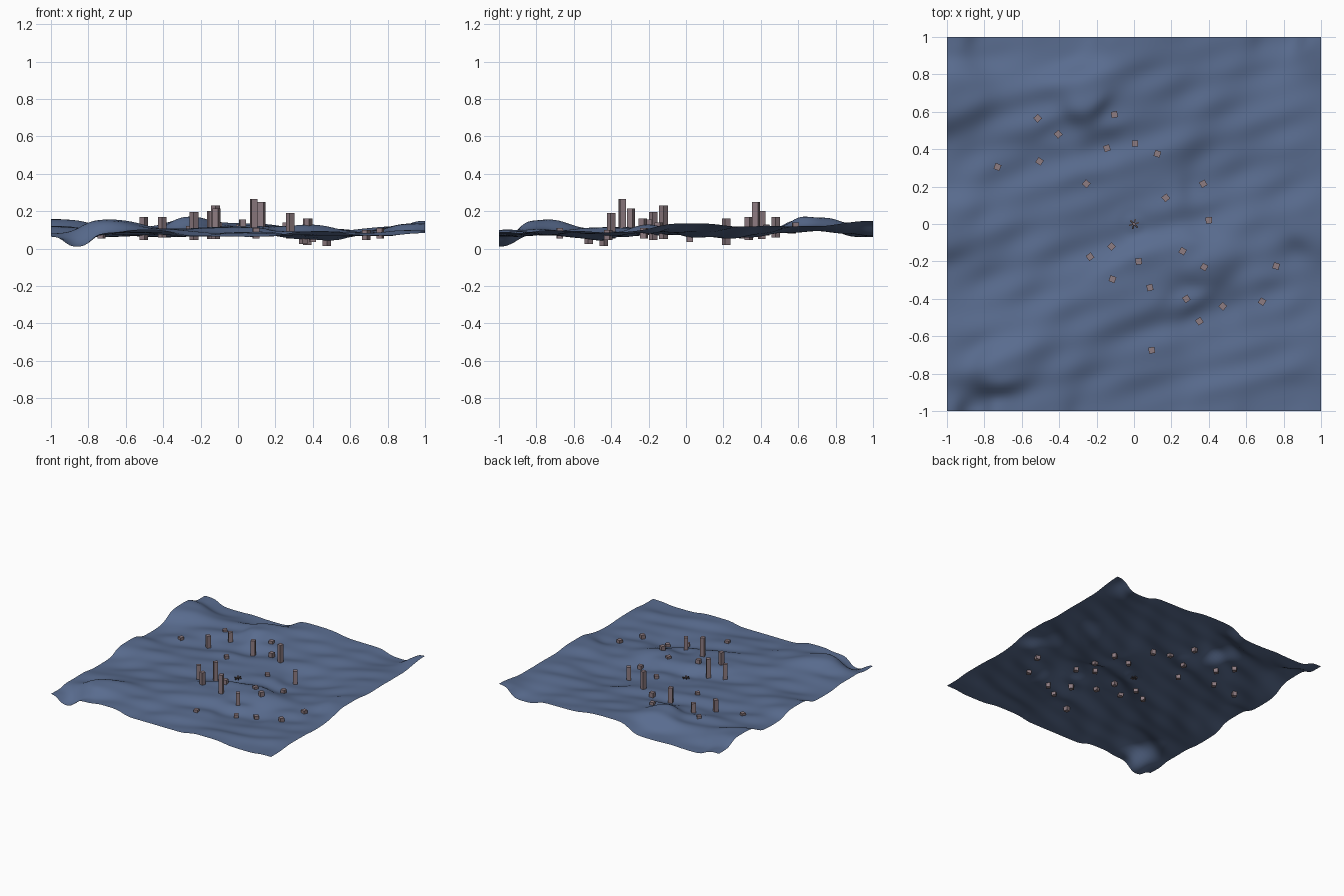
import bpy, bmesh, math
from mathutils import Matrix

if "Cube" in bpy.data.objects:
    bpy.data.objects.remove(bpy.data.objects["Cube"])


def material(name, rgb):
    m = bpy.data.materials.new(name)
    m.diffuse_color = (*rgb, 1)
    m.use_nodes = True
    m.node_tree.nodes["Principled BSDF"].inputs["Base Color"].default_value = m.diffuse_color
    return m


WATER = material("slate blue", (0.10, 0.15, 0.275))
STONE = material("dusty mauve", (0.27, 0.20, 0.22))
DARK = material("dark timber", (0.07, 0.055, 0.06))

# Pillars: x, y, ground level, top
PILLARS = [
    (-.515, .565, .11, .13), (-.105, .585, .115, .14), (-.405, .48, .09, .17),
    (.005, .43, .10, .13), (-.145, .405, .08, .20), (.125, .375, .10, .25),
    (-.505, .335, .075, .17), (-.73, .305, .085, .11), (-.255, .215, .10, .12),
    (.37, .215, .05, .16), (.17, .14, .095, .115), (.40, .02, .065, .09),
    (-.12, -.12, .08, .23), (-.235, -.175, .075, .195), (.26, -.145, .12, .14),
    (.025, -.20, .12, .155), (.375, -.23, .13, .16), (.76, -.225, .085, .11),
    (-.115, -.295, .12, .215), (.085, -.34, .115, .265), (.28, -.40, .085, .19),
    (.475, -.44, .045, .07), (.685, -.415, .075, .10), (.35, -.52, .055, .08),
    (.095, -.675, .085, .11)]

# Crests and troughs that shape the rest of the surface: x, y, height
SWELLS = [
    (-1, -1, .07), (-.86, -1, .0), (-.71, -1, .085), (-.5, -1, .10),
    (-.2, -1, .065), (.1, -1, .065), (.4, -1, .09), (.75, -1, .07), (1, -1, .083),
    (1, -.7, .095), (1, 0, .135), (1, .5, .12), (1, 1, .15),
    (.8, 1, .065), (.5, 1, .105), (0, 1, .135), (-.36, 1, .06), (-.75, 1, .06),
    (-1, 1, .11), (-1, .7, .16), (-1, .3, .08), (-1, 0, .12), (-1, -.35, .065),
    (-1, -.7, .08), (-.25, .65, .178), (-.7, -.8, .155), (0, 0, .075)]

CONTROLS = SWELLS + [p[:3] for p in PILLARS]


def height(x, y):
    total, weight = 0.1 * 8, 8.0
    for px, py, pz in CONTROLS:
        dx, dy = x - px, y - py
        # swells stretch along a diagonal
        along, across = .87 * dx + .5 * dy, -.5 * dx + .87 * dy
        d2 = .75 * along ** 2 + 1.25 * across ** 2
        w = 1 / (d2 + .006) ** 2
        total += w * pz
        weight += w
    z = total / weight
    # fine diagonal chop
    u, v = .87 * x + .5 * y, -.5 * x + .87 * y
    fade = min(1, (1.02 - max(abs(x), abs(y))) * 5)
    z += fade * (.005 * math.sin(23 * v + 2.2 * math.sin(5 * u))
                 + .003 * math.sin(37 * v + 9 * u + 1))
    # rings round the centre
    r = math.hypot(x, y)
    z += .002 * math.sin(75 * r) * math.exp(-(r / .09) ** 2)
    return max(0, z)


def add_object(name, bm, mat):
    me = bpy.data.meshes.new(name)
    bm.to_mesh(me)
    bm.free()
    me.materials.append(mat)
    ob = bpy.data.objects.new(name, me)
    bpy.context.collection.objects.link(ob)
    return ob


def box(name, x, y, z0, z1, sx, sy, angle, mat):
    bm = bmesh.new()
    bmesh.ops.create_cube(bm, size=1, matrix=(
        Matrix.Translation((x, y, (z0 + z1) / 2)) @ Matrix.Rotation(angle, 4, 'Z')
        @ Matrix.Diagonal((sx, sy, z1 - z0, 1))))
    return add_object(name, bm, mat)


# Rolling water sheet
bm = bmesh.new()
bmesh.ops.create_grid(bm, x_segments=100, y_segments=100, size=1)
for v in bm.verts:
    v.co.z = height(v.co.x, v.co.y)
for f in bm.faces:
    f.smooth = True
add_object("water_surface", bm, WATER)

# Pillars turned towards the centre
for i, (x, y, ground, top) in enumerate(PILLARS):
    box(f"pillar_{i + 1}", x, y, max(.015, ground - .03), top,
        .033, .033, math.atan2(y, x), STONE)

# Small raft at the centre: crossed beams and a mast block
z = height(0, 0)
for i in range(3):
    box(f"raft_beam_{i + 1}", 0, 0, z - .004, z + .008 + .002 * i,
        .055, .008, math.radians(15 + 60 * i), DARK)
box("raft_block", 0, 0, z, z + .02, .014, .014, .4, STONE)
